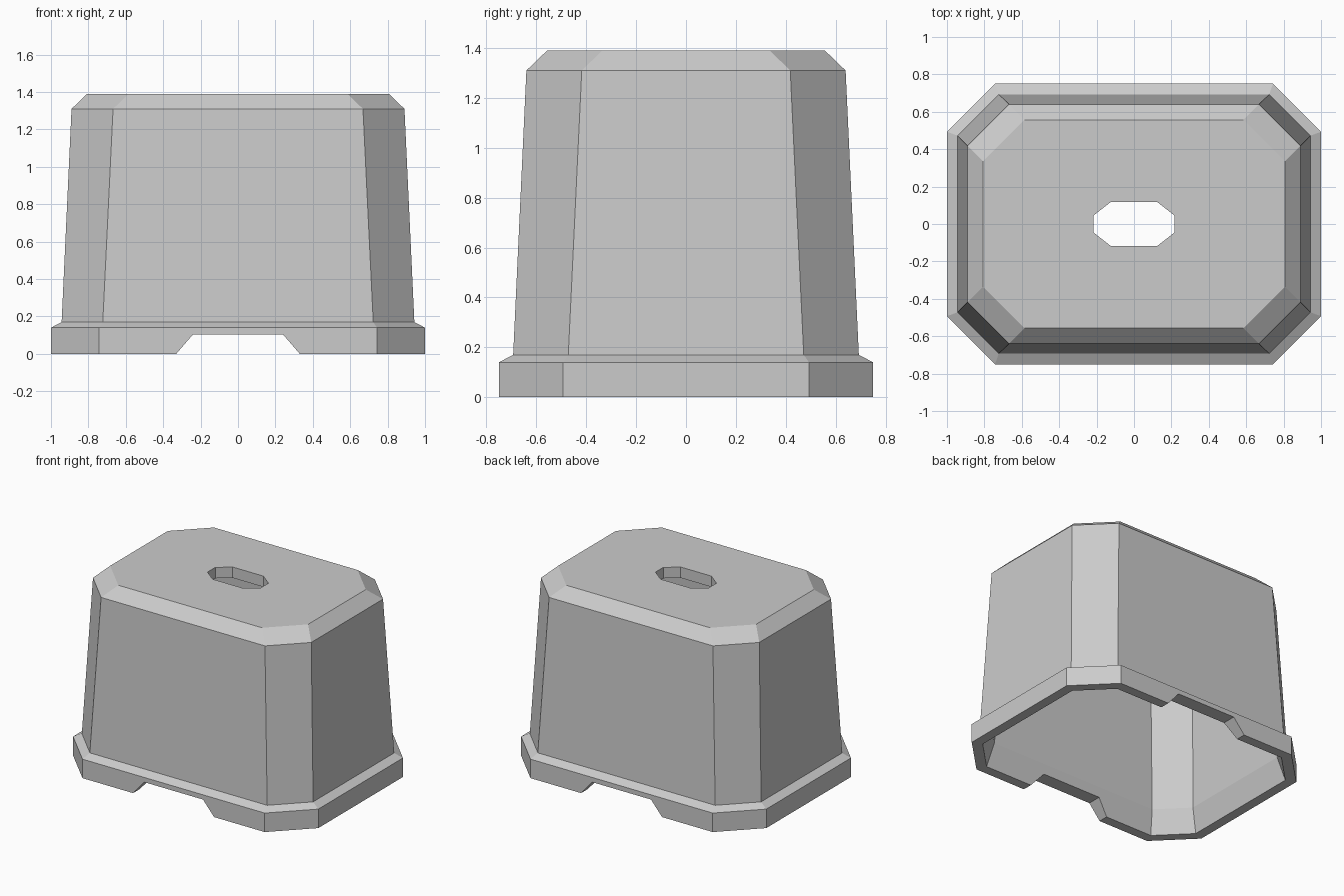
import bpy, bmesh

if "Cube" in bpy.data.objects:
    bpy.data.objects.remove(bpy.data.objects["Cube"])


def new_object(name, bm):
    bmesh.ops.recalc_face_normals(bm, faces=bm.faces)
    mesh = bpy.data.meshes.new(name)
    bm.to_mesh(mesh)
    bm.free()
    obj = bpy.data.objects.new(name, mesh)
    bpy.context.collection.objects.link(obj)
    return obj


def octagon(bm, z, hx, hy, fx, fy):
    # chamfered rectangle: half sizes hx, hy; flat half lengths fx, fy
    pts = [(hx, -fy), (hx, fy), (fx, hy), (-fx, hy),
           (-hx, fy), (-hx, -fy), (-fx, -hy), (fx, -hy)]
    return [bm.verts.new((x, y, z)) for x, y in pts]


# Shell: octagonal rings running up the outside, through the hole, down the inside
RINGS = [
    (0.00, 1.000, 0.750, 0.743, 0.493),   # base rim
    (0.14, 1.000, 0.750, 0.743, 0.493),
    (0.17, 0.943, 0.693, 0.723, 0.472),   # outer wall
    (1.31, 0.890, 0.640, 0.668, 0.418),
    (1.39, 0.807, 0.557, 0.586, 0.336),   # top plate
    (1.39, 0.217, 0.117, 0.125, 0.045),   # hole
    (1.31, 0.217, 0.117, 0.125, 0.045),
    (1.31, 0.772, 0.522, 0.560, 0.310),   # ceiling
    (1.27, 0.830, 0.580, 0.632, 0.382),   # inner wall
    (0.17, 0.880, 0.630, 0.687, 0.437),
    (0.00, 0.928, 0.678, 0.715, 0.465),   # inner rim
]
bm = bmesh.new()
rings = [octagon(bm, *r) for r in RINGS]
for a, b in zip(rings, rings[1:] + rings[:1]):
    for i in range(8):
        j = (i + 1) % 8
        bm.faces.new((a[i], a[j], b[j], b[i]))
shell = new_object("hollow_cover", bm)

# Notch cutter: trapezoid prism through front and back rims
bm = bmesh.new()
profile = [(-0.416, -0.10), (0.416, -0.10), (0.24, 0.105), (-0.24, 0.105)]
face = bm.faces.new([bm.verts.new((x, -1, z)) for x, z in profile])
side = bmesh.ops.extrude_face_region(bm, geom=[face])["geom"]
bmesh.ops.translate(bm, vec=(0, 2, 0),
                    verts=[v for v in side if isinstance(v, bmesh.types.BMVert)])
cutter = new_object("notch_cutter", bm)
cutter.hide_render = True

# Cut the notches, then discard the cutter
cut = shell.modifiers.new("notches", "BOOLEAN")
cut.operation = "DIFFERENCE"
cut.solver = "EXACT"
cut.object = cutter
bpy.context.view_layer.objects.active = shell
bpy.ops.object.modifier_apply(modifier=cut.name)
bpy.data.objects.remove(cutter)
